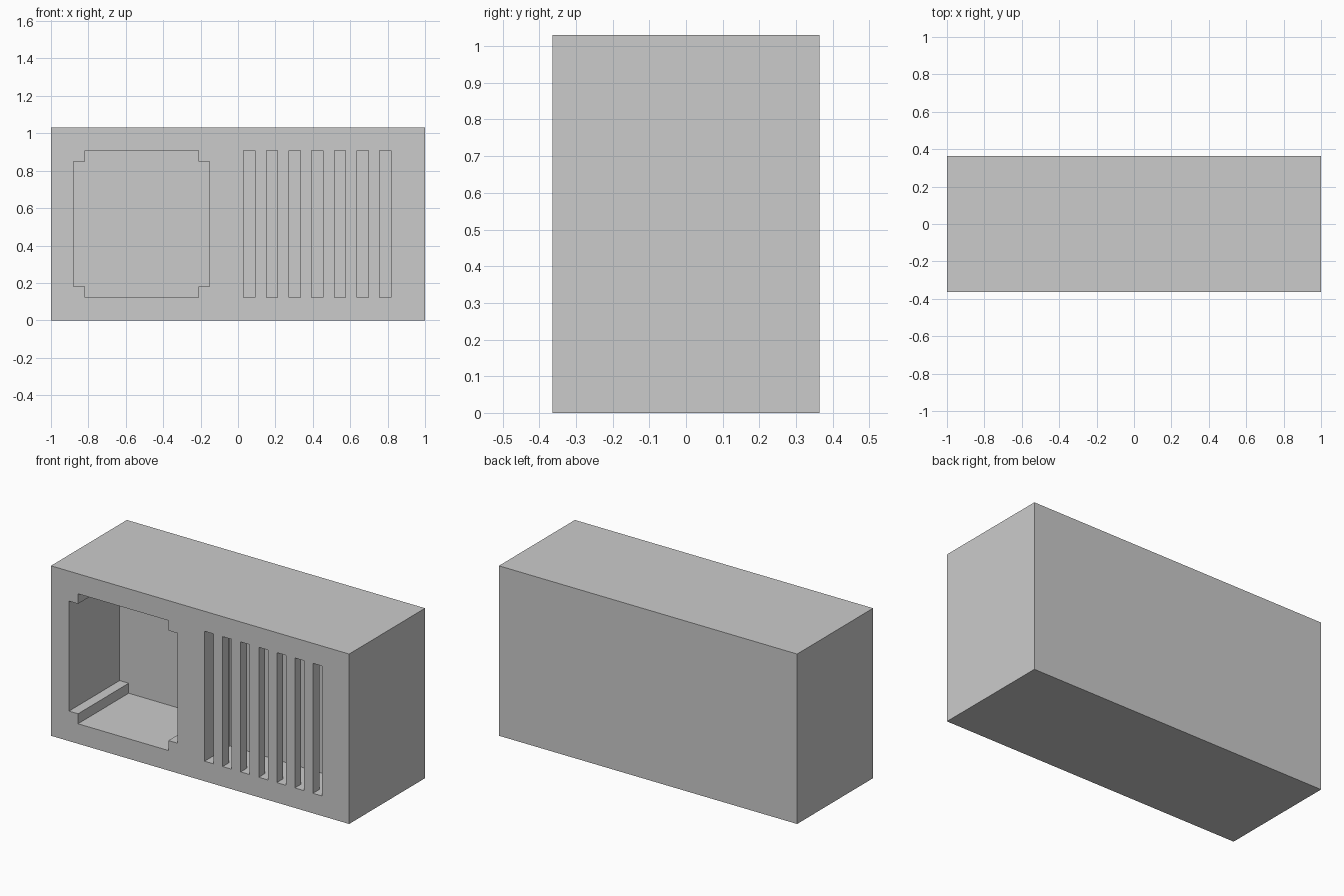
import bpy, bmesh
from mathutils import Vector

if "Cube" in bpy.data.objects:
    bpy.data.objects.remove(bpy.data.objects["Cube"])

U = 2 / 33                      # the model sits on a 33 x 12 x 17 unit grid


def prism(name, profile, sweep):
    """Extrude a closed 3D profile (grid units from the front lower left corner)."""
    origin = Vector((-16.5, -6, 0))
    bm = bmesh.new()
    face = bm.faces.new([bm.verts.new((Vector(p) + origin) * U) for p in profile])
    ext = bmesh.ops.extrude_face_region(bm, geom=[face], use_keep_orig=True)
    moved = [g for g in ext["geom"] if isinstance(g, bmesh.types.BMVert)]
    bmesh.ops.translate(bm, vec=Vector(sweep) * U, verts=moved)
    bmesh.ops.recalc_face_normals(bm, faces=bm.faces[:])
    mesh = bpy.data.meshes.new(name)
    bm.to_mesh(mesh)
    bm.free()
    obj = bpy.data.objects.new(name, mesh)
    bpy.context.collection.objects.link(obj)
    return obj


def cut(target, cutter):
    cutter.hide_render = True
    cutter.hide_set(True)
    cutter.display_type = 'WIRE'
    mod = target.modifiers.new(cutter.name, 'BOOLEAN')
    mod.operation = 'DIFFERENCE'
    mod.solver = 'EXACT'
    mod.object = cutter


# Main body
body = prism("cabinet_body", [(0, 0, 0), (33, 0, 0), (33, 12, 0), (0, 12, 0)], (0, 0, 17))

# Stepped round opening, 8 units deep: one corner mirrored to all four
corner = [(6, 4.5), (6, 5.5), (5, 5.5), (5, 6.5), (4, 6.5)]
half = corner + [(-x, z) for x, z in reversed(corner)]
outline = half + [(-x, -z) for x, z in half]
opening = prism("round_opening_cutter", [(8 + x, -1, 8.5 + z) for x, z in outline], (0, 9, 0))
cut(body, opening)

# Chamber behind seven vertical slots: comb-shaped plan swept upwards
comb = [(30, 4), (17, 4)]
for x in range(17, 31, 2):
    if x > 17:
        comb.append((x, 1))
    comb += [(x, -1), (x + 1, -1)]
    if x < 29:
        comb.append((x + 1, 1))
vent = prism("slotted_vent_cutter", [(x, y, 2) for x, y in comb], (0, 0, 13))
cut(body, vent)
